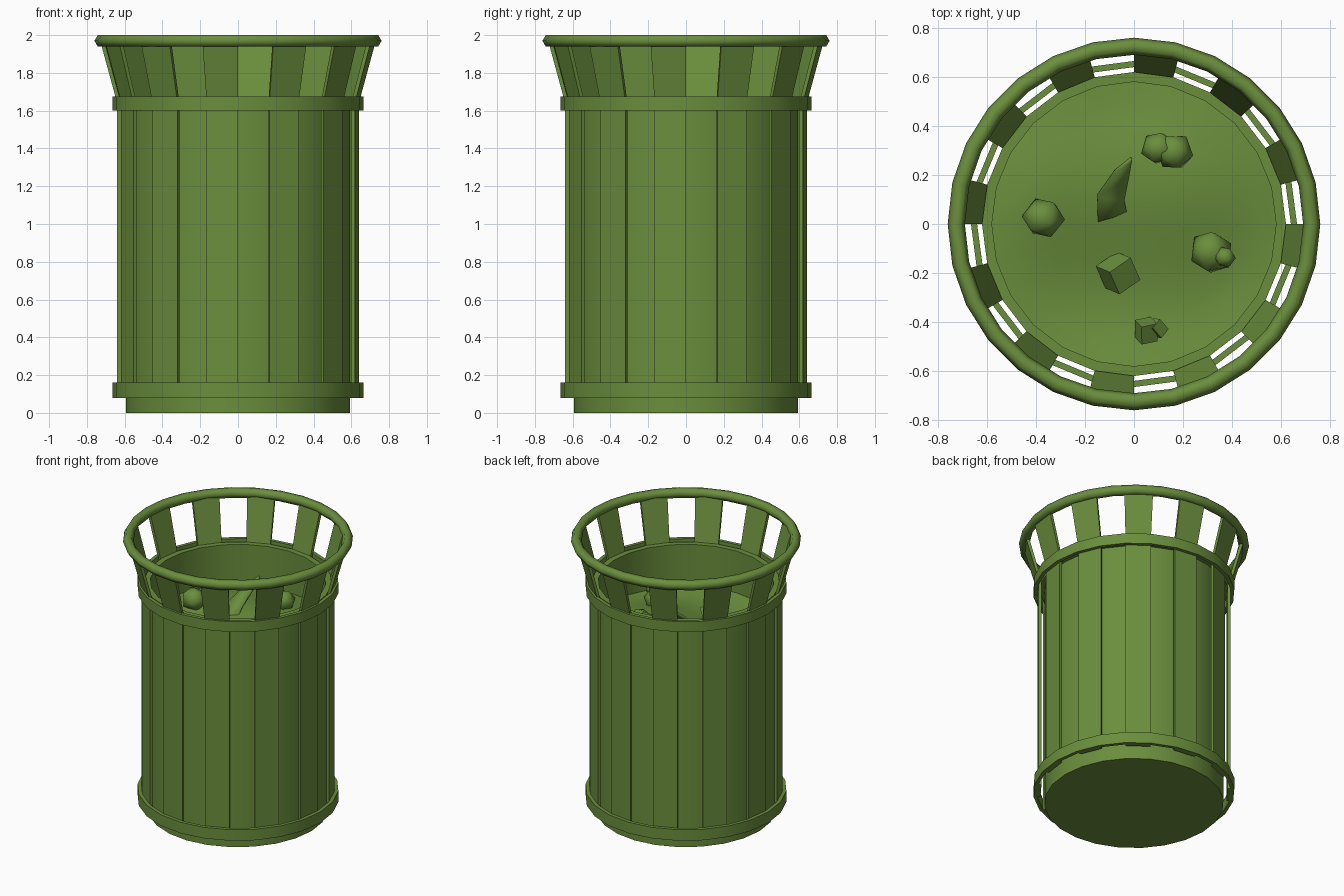
import bpy, bmesh, math
from mathutils import Vector, Euler

cube = bpy.data.objects.get("Cube")
if cube:
    bpy.data.objects.remove(cube, do_unlink=True)

green = bpy.data.materials.new("park_green")
green.use_nodes = True
COLOUR = (0.145, 0.27, 0.046, 1)
green.diffuse_color = COLOUR
green.node_tree.nodes["Principled BSDF"].inputs["Base Color"].default_value = COLOUR


def finish(name, bm, angle=30):
    """Turn a bmesh into a smooth-by-angle object."""
    bmesh.ops.remove_doubles(bm, verts=bm.verts, dist=1e-5)
    bmesh.ops.recalc_face_normals(bm, faces=bm.faces)
    mesh = bpy.data.meshes.new(name)
    bm.to_mesh(mesh)
    bm.free()
    mesh.materials.append(green)
    obj = bpy.data.objects.new(name, mesh)
    bpy.context.collection.objects.link(obj)
    bpy.ops.object.select_all(action='DESELECT')
    obj.select_set(True)
    bpy.context.view_layer.objects.active = obj
    bpy.ops.object.shade_smooth_by_angle(angle=math.radians(angle))
    return obj


def polar(r, z, a):
    return (r * math.cos(a), r * math.sin(a), z)


def lathe(name, profile, segments, angle=30, closed=True):
    """Spin a (radius, height) profile around the z axis."""
    bm = bmesh.new()
    n = len(profile)
    rings = [[bm.verts.new(polar(r, z, math.tau * i / segments)) for r, z in profile]
             for i in range(segments)]
    for i in range(segments):
        a, b = rings[i], rings[(i + 1) % segments]
        for j in range(n if closed else n - 1):
            k = (j + 1) % n
            bm.faces.new((a[j], b[j], b[k], a[k]))
    return finish(name, bm, angle)


SIDES = 24
STEP = math.tau / SIDES

# Inner liner with a lip at the top
lathe("liner", [(0, 0), (0.593, 0), (0.593, 1.62), (0.62, 1.62), (0.62, 1.66),
                (0.58, 1.66), (0.58, 1.3), (0, 1.2)], SIDES, closed=False)

# Hoops holding the slats
for name, low, high in (("lower_band", 0.08, 0.16), ("upper_band", 1.6, 1.675)):
    lathe(name, [(0.64, low), (0.665, low), (0.665, high), (0.64, high)], SIDES)

# Hexagonal tube rim
rim = [(0.725 + 0.035 * math.cos(i * math.tau / 6),
        1.97 + 0.035 * math.sin(i * math.tau / 6)) for i in range(6)]
lathe("rim", rim, 28, angle=70)

# Slats on every other side, flared outwards above the upper band
slat = [(0.64, 0.08), (0.64, 1.64), (0.727, 1.96),
        (0.705, 1.96), (0.62, 1.64), (0.62, 0.08)]
bm = bmesh.new()
for i in range(SIDES // 2):
    start = math.pi / 2 - (2 * i + 1) * STEP
    a = [bm.verts.new(polar(r, z, start)) for r, z in slat]
    b = [bm.verts.new(polar(r, z, start + STEP)) for r, z in slat]
    for j in range(6):
        k = (j + 1) % 6
        bm.faces.new((a[j], b[j], b[k], a[k]))
    for side in (a, b):
        bm.faces.new((side[0], side[1], side[4], side[5]))
        bm.faces.new((side[1], side[2], side[3], side[4]))
finish("slats", bm, 12)


# Uneven rubbish surface inside the liner
def pile_height(x, y):
    fade = 1 - (math.hypot(x, y) / 0.6) ** 4
    return 1.36 + fade * (0.05 * math.sin(5 * (y + 0.1)) + 0.015 * math.sin(8 * x))


bm = bmesh.new()
RINGS = 7
grid = [[bm.verts.new(polar(0.585 * j / RINGS, 0, i * STEP)) for j in range(RINGS + 1)]
        for i in range(SIDES)]
for i in range(SIDES):
    a, b = grid[i], grid[(i + 1) % SIDES]
    for j in range(RINGS):
        bm.faces.new((a[j], a[j + 1], b[j + 1], b[j]))
for v in bm.verts:
    v.co.z = pile_height(v.co.x, v.co.y)
finish("rubbish_pile", bm, 60)


# Loose lumps lying on the pile
def lump(name, x, y, size, lift=0.04, turn=0.0, box=False):
    bm = bmesh.new()
    if box:
        bmesh.ops.create_cube(bm, size=1)
    else:
        bmesh.ops.create_icosphere(bm, subdivisions=1, radius=0.5)
    rotation = Euler((0.5 if box else 0.2, 0.35, turn)).to_matrix()
    centre = Vector((x, y, pile_height(x, y) + lift))
    for v in bm.verts:
        v.co = centre + rotation @ (v.co * Vector(size))
    return finish(name, bm, 30 if box else 45)


lump("round_lump", -0.37, 0.025, (0.18, 0.17, 0.17))
lump("large_lump_left", 0.1, 0.31, (0.15, 0.14, 0.15), turn=0.4)
lump("large_lump_right", 0.165, 0.295, (0.16, 0.16, 0.15), turn=1.0)
lump("knobbed_lump", 0.315, -0.115, (0.18, 0.19, 0.17), turn=0.5)
lump("lump_knob", 0.37, -0.135, (0.09, 0.09, 0.1), lift=0.11)
lump("box_scrap", -0.065, -0.2, (0.11, 0.11, 0.11), turn=0.6, box=True)
lump("small_scrap_left", 0.05, -0.435, (0.07, 0.08, 0.07), turn=0.2, box=True)
lump("small_scrap_right", 0.095, -0.425, (0.05, 0.06, 0.05), turn=0.9, box=True)

# Curled pointed scrap standing up from the pile
sections = [((-0.145, -0.055, 1.33), (-0.01, -0.03, 1.33)),
            ((-0.15, 0.11, 1.44), (-0.04, 0.09, 1.42)),
            ((-0.08, 0.21, 1.54), (-0.02, 0.19, 1.52)),
            ((-0.015, 0.262, 1.6), (-0.008, 0.258, 1.6))]
bm = bmesh.new()
rows = [[bm.verts.new(p) for p in row] for row in sections]
for low, high in zip(rows, rows[1:]):
    bm.faces.new((low[0], low[1], high[1], high[0]))
scrap = finish("pointed_scrap", bm, 40)
thick = scrap.modifiers.new("thickness", 'SOLIDIFY')
thick.thickness = 0.015
